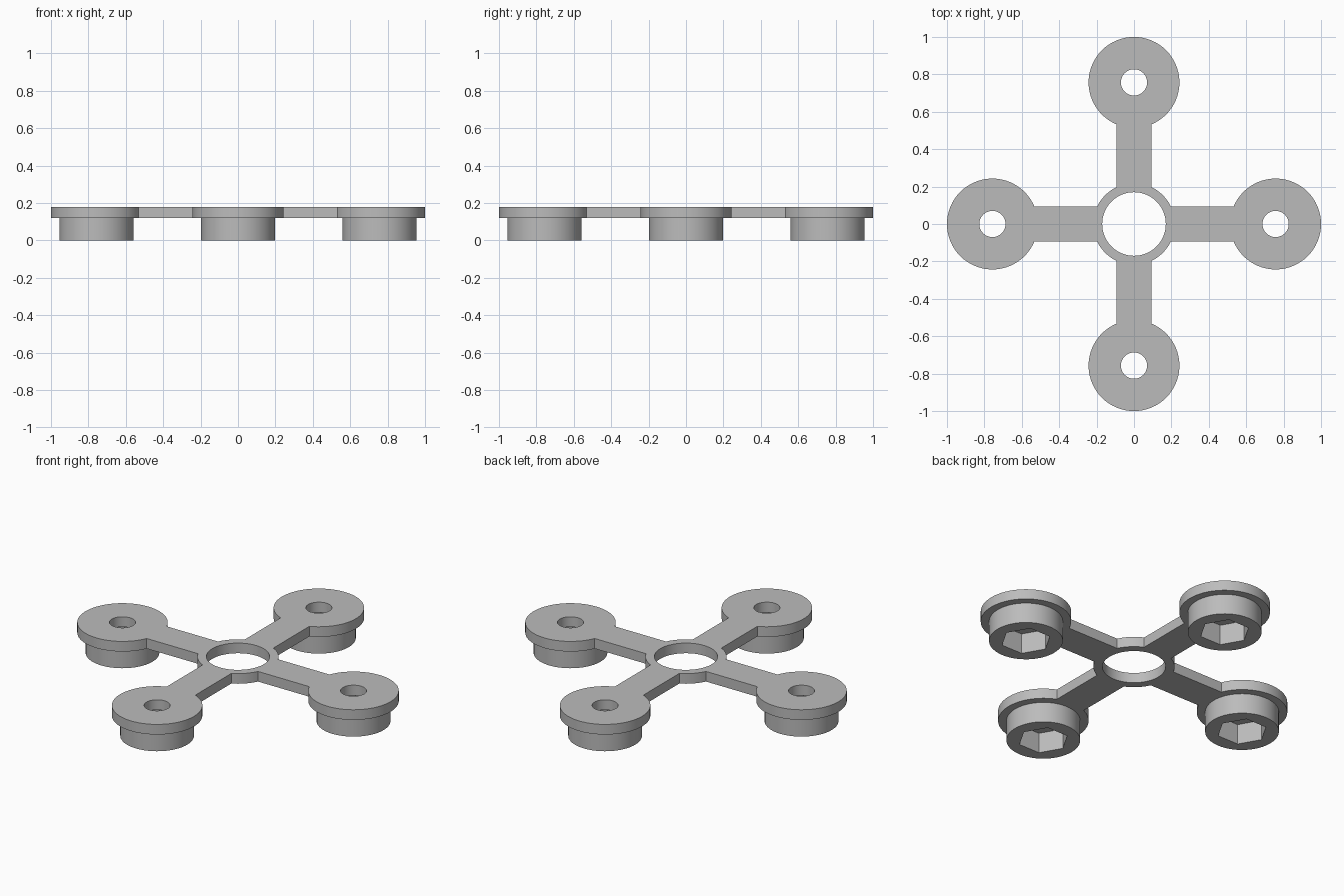
import bpy
import bmesh
from math import asin, cos, sin, pi, radians

cube = bpy.data.objects.get("Cube")
if cube:
    bpy.data.objects.remove(cube)

# Main sizes
REACH = 0.757        # centre of each end disc
DISC_R = 0.243
RING_R = 0.218
ARM_HALF = 0.094
BOSS_R = 0.198
PLATE_Z, TOP_Z = 0.12, 0.18

grey = bpy.data.materials.new("plain grey")
grey.use_nodes = True
colour = (0.5, 0.5, 0.5, 1)
grey.diffuse_color = colour
grey.node_tree.nodes["Principled BSDF"].inputs["Base Color"].default_value = colour


def arc(cx, cy, r, start, end, steps):
    return [(cx + r * cos(start + (end - start) * i / steps),
             cy + r * sin(start + (end - start) * i / steps))
            for i in range(steps + 1)]


def circle(cx, cy, r, sides=64):
    return arc(cx, cy, r, 0, 2 * pi, sides)[:-1]


def turn(points, angle):
    c, s = cos(angle), sin(angle)
    return [(x * c - y * s, x * s + y * c) for x, y in points]


def extrude_outlines(name, outlines, bottom, top):
    """Solid from a filled outline (first) with holes (the rest)."""
    curve = bpy.data.curves.new(name + "_profile", "CURVE")
    curve.dimensions = "2D"
    curve.fill_mode = "BOTH"
    curve.extrude = (top - bottom) / 2
    for points in outlines:
        spline = curve.splines.new("POLY")
        spline.points.add(len(points) - 1)
        for p, (x, y) in zip(spline.points, points):
            p.co = (x, y, 0, 1)
        spline.use_cyclic_u = True
    helper = bpy.data.objects.new(name + "_profile", curve)
    bpy.context.collection.objects.link(helper)
    graph = bpy.context.evaluated_depsgraph_get()
    mesh = bpy.data.meshes.new_from_object(helper.evaluated_get(graph))
    bpy.data.objects.remove(helper)

    # Weld caps to walls and move to the final height
    bm = bmesh.new()
    bm.from_mesh(mesh)
    bmesh.ops.remove_doubles(bm, verts=bm.verts, dist=1e-5)
    bmesh.ops.translate(bm, verts=bm.verts, vec=(0, 0, (top + bottom) / 2))
    bmesh.ops.recalc_face_normals(bm, faces=bm.faces)
    bm.to_mesh(mesh)
    bm.free()
    mesh.name = name
    mesh.materials.clear()
    mesh.materials.append(grey)
    obj = bpy.data.objects.new(name, mesh)
    bpy.context.collection.objects.link(obj)
    bpy.ops.object.select_all(action="DESELECT")
    obj.select_set(True)
    bpy.context.view_layer.objects.active = obj
    bpy.ops.object.shade_smooth_by_angle(angle=radians(30))
    return obj


# Four-armed plate: end discs, straight arms and a central ring
disc_gap = pi - asin(ARM_HALF / DISC_R)
ring_gap = asin(ARM_HALF / RING_R)
quarter = (arc(REACH, 0, DISC_R, -disc_gap, disc_gap, 56)
           + arc(0, 0, RING_R, ring_gap, pi / 2 - ring_gap, 8))
outline, holes = [], [circle(0, 0, 0.17)]
for k in range(4):
    outline += turn(quarter, k * pi / 2)
    holes.append(turn(circle(REACH, 0, 0.07, 48), k * pi / 2))
extrude_outlines("four_arm_plate", [outline] + holes, PLATE_Z, TOP_Z)

# Round boss with a hexagonal pocket under each disc
for side, x, y in (("left", 1, 0), ("back", 0, 1), ("right", -1, 0), ("front", 0, -1)):
    cx, cy = x * REACH, y * REACH
    extrude_outlines(side + "_boss",
                     [circle(cx, cy, BOSS_R), circle(cx, cy, 0.136, 6)],
                     0, PLATE_Z)
